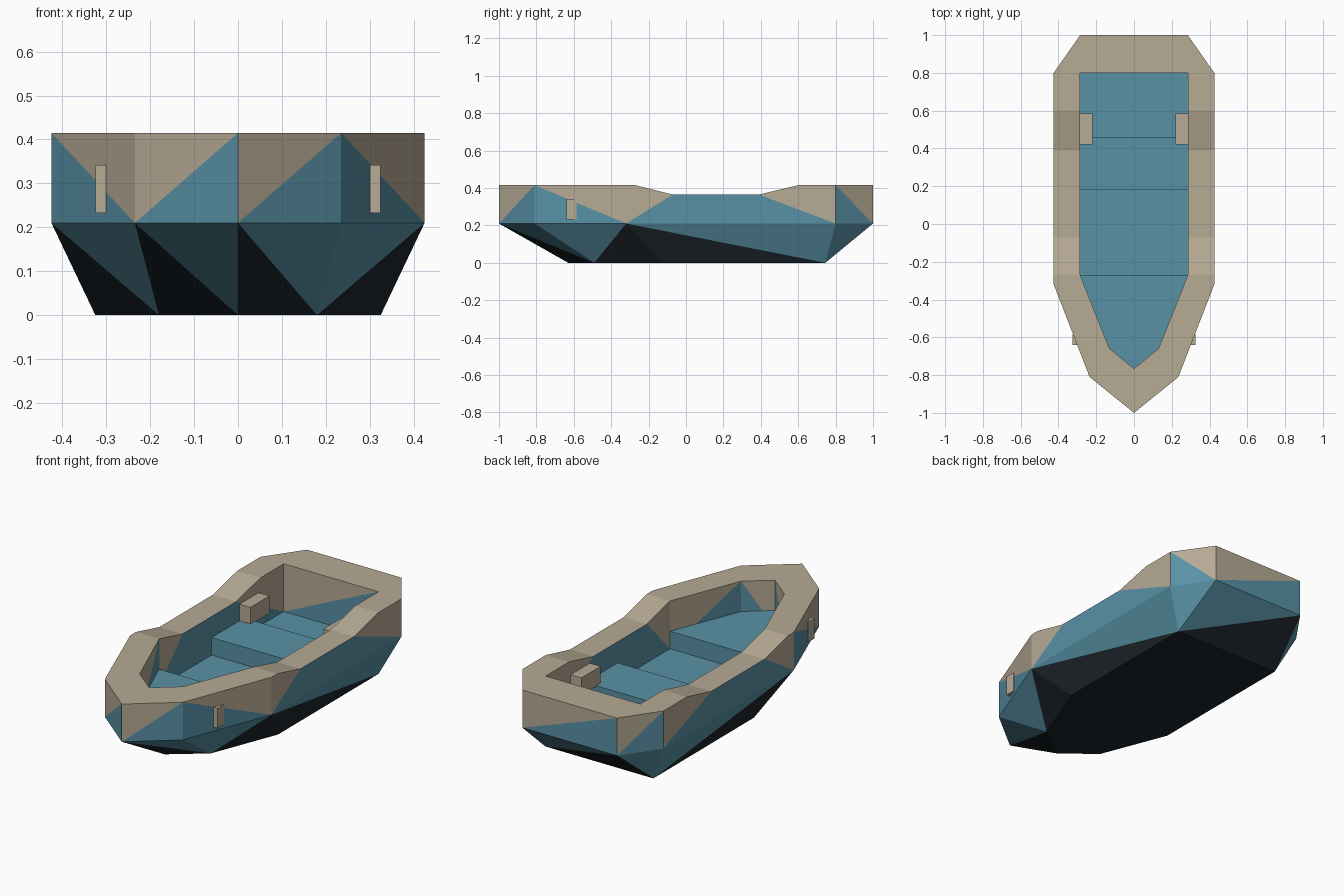
import bpy
import bmesh
from mathutils import Vector

if "Cube" in bpy.data.objects:
    bpy.data.objects.remove(bpy.data.objects["Cube"])


def material(name, colour):
    m = bpy.data.materials.new(name)
    m.use_nodes = True
    m.diffuse_color = (*colour, 1)
    m.node_tree.nodes["Principled BSDF"].inputs["Base Color"].default_value = (*colour, 1)
    return m


TAN, BLUE, DARK = 0, 1, 2
materials = [
    material("weathered_tan", (0.47, 0.405, 0.30)),
    material("sea_blue", (0.098, 0.285, 0.38)),
    material("dark_keel", (0.013, 0.019, 0.025)),
]

TOP, MID, FLOOR, SEAT = 0.415, 0.21, 0.155, 0.25
# Gunwale dip along the long sides: (y, z)
DIP = [(-0.27, TOP), (-0.07, 0.365), (0.39, 0.365), (0.6, TOP)]
LONG_SIDES = (2, 6)


def ring(half):
    """Mirror a half outline running from bow to stern into a full loop."""
    return half + [(-x, y) for x, y in reversed(half[1:])]


def at(points, z):
    return [Vector((x, y, z)) for x, y in points]


def add_face(bm, points, mat):
    unique = []
    for p in points:
        if all((p - q).length > 1e-4 for q in unique):
            unique.append(p)
    if len(unique) > 2:
        bm.faces.new([bm.verts.new(p) for p in unique]).material_index = mat


def finish(name, bm):
    bmesh.ops.remove_doubles(bm, verts=bm.verts, dist=1e-4)
    bmesh.ops.recalc_face_normals(bm, faces=bm.faces)
    mesh = bpy.data.meshes.new(name)
    bm.to_mesh(mesh)
    bm.free()
    for m in materials:
        mesh.materials.append(m)
    obj = bpy.data.objects.new(name, mesh)
    bpy.context.collection.objects.link(obj)
    return obj


def side_tops(a, b):
    """Top edge of a long side, following the gunwale dip."""
    dips = [Vector((a.x, y, z)) for y, z in DIP]
    if a.y > b.y:
        dips.reverse()
    return [a, *dips, b]


def band(bm, upper, lower, rising, colours, dipped):
    """Triangulated strip: one colour on the upper halves, one on the lower."""
    high, low = colours
    n = len(upper)
    for i in range(n):
        j = (i + 1) % n
        a, b, c, d = upper[i], upper[j], lower[i], lower[j]
        if dipped and i in LONG_SIDES:
            t = side_tops(a, b)
            add_face(bm, [c, *t[:3]], high)
            add_face(bm, [c, t[2], t[3], d], low)
            add_face(bm, [d, *t[3:]], high)
        elif i in rising:
            add_face(bm, [a, b, c], high)
            add_face(bm, [b, d, c], low)
        else:
            add_face(bm, [a, b, d], high)
            add_face(bm, [a, d, c], low)


def rail(loop):
    points = []
    for i, p in enumerate(loop):
        points += side_tops(p, loop[i + 1])[:-1] if i in LONG_SIDES else [p]
    return points


# Hull shell
outer = ring([(0, -1), (0.235, -0.81), (0.425, -0.32), (0.425, 0.8), (0.285, 1)])
inner = ring([(0, -0.765), (0.13, -0.66), (0.285, -0.27), (0.285, 0.8), (0.285, 0.8)])
keel = ring([(0, -0.63), (0.18, -0.49), (0.325, -0.12), (0.325, 0.745), (0.325, 0.745)])

bm = bmesh.new()
band(bm, at(outer, TOP), at(outer, MID), {0, 4, 5, 8}, (TAN, BLUE), True)
band(bm, at(outer, MID), at(keel, 0), {1, 4, 6}, (BLUE, DARK), False)
band(bm, at(inner, TOP), at(inner, FLOOR), {0, 5, 8}, (TAN, BLUE), True)
add_face(bm, at(keel, 0), DARK)
add_face(bm, at(inner, FLOOR), BLUE)

# Gunwale
out_rail, in_rail = rail(at(outer, TOP)), rail(at(inner, TOP))
for i in range(len(out_rail)):
    add_face(bm, [out_rail[i - 1], out_rail[i], in_rail[i], in_rail[i - 1]], TAN)
finish("hull", bm)


def box(name, low, high, mat):
    low, high = Vector(low), Vector(high)
    bm = bmesh.new()
    bmesh.ops.create_cube(bm, size=1)
    for v in bm.verts:
        v.co = (low + high) / 2 + v.co * (high - low)
    for f in bm.faces:
        f.material_index = mat
    return finish(name, bm)


# Middle bench
box("bench", (-0.29, 0.18, FLOOR - 0.01), (0.29, 0.46, SEAT), BLUE)

# Raised bow deck
bm = bmesh.new()
deck = [inner[i] for i in (7, 8, 0, 1, 2)]
add_face(bm, at(deck, SEAT), BLUE)
back = [deck[0], deck[-1]]
add_face(bm, at(back, SEAT) + at(back[::-1], FLOOR), BLUE)
finish("bow_deck", bm)

# Rowlock blocks inside, small cleats outside near the bow
for side, s in (("left", 1), ("right", -1)):
    for part, (x0, x1), ys, zs in (
        ("rowlock_block", (0.22, 0.287), (0.42, 0.585), (0.245, 0.34)),
        ("bow_cleat", (0.28, 0.325), (-0.64, -0.585), (0.232, 0.342)),
    ):
        xs = sorted((s * x0, s * x1))
        box(f"{side}_{part}", (xs[0], ys[0], zs[0]), (xs[1], ys[1], zs[1]), TAN)
